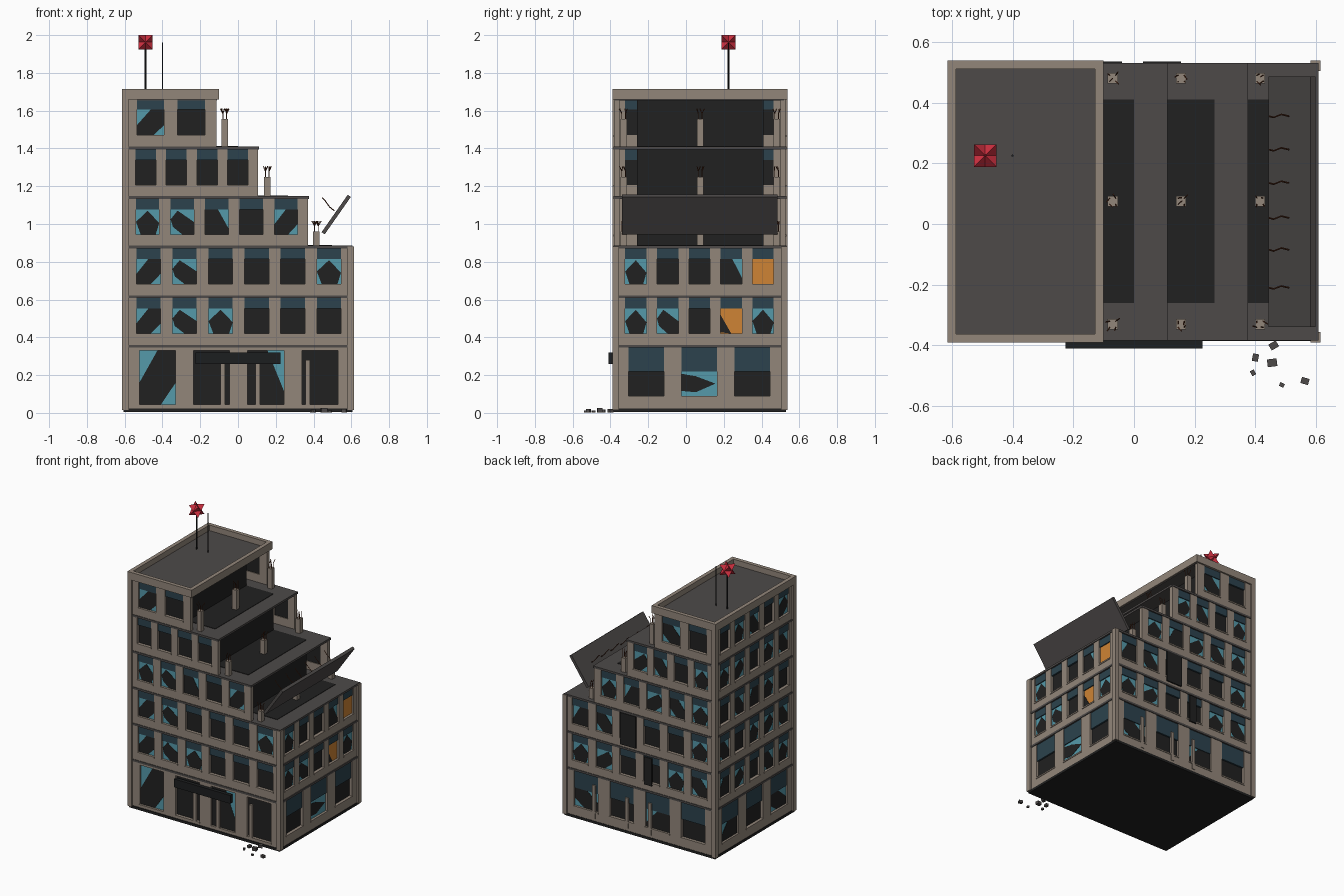
import bpy, bmesh, math, random
from mathutils import Vector, Matrix

random.seed(4)
cube = bpy.data.objects.get("Cube")
if cube:
    bpy.data.objects.remove(cube, do_unlink=True)


def material(name, rgb):
    m = bpy.data.materials.new(name)
    m.use_nodes = True
    m.diffuse_color = (*rgb, 1)
    m.node_tree.nodes["Principled BSDF"].inputs["Base Color"].default_value = (*rgb, 1)
    return m


MATS = [material("tan_concrete", (.29, .24, .195)),
        material("dark_interior", (.015, .015, .015)),
        material("blue_panel", (.025, .055, .075)),
        material("teal_glass", (.09, .32, .40)),
        material("orange_light", (.62, .23, .035)),
        material("grey_slab", (.075, .068, .066)),
        material("black_metal", (.012, .013, .014)),
        material("red_beacon", (.62, .028, .05)),
        material("rust", (.12, .035, .015))]
TAN, DARK, BLUE, GLASS, ORANGE, GREY, METAL, RED, RUST = range(9)


def box(bm, a, b, mat, rot=None):
    """Box between two opposite corners, optionally turned about its middle."""
    a, b = Vector(a), Vector(b)
    size = Vector([abs(v) for v in b - a])
    m = Matrix.Translation((a + b) / 2) @ (rot or Matrix()) @ Matrix.Diagonal((*size, 1))
    for v in bmesh.ops.create_cube(bm, size=1, matrix=m)["verts"]:
        for f in v.link_faces:
            f.material_index = mat


def plate(bm, pts, offset, mat):
    """Thin polygon plate thickened by an offset vector."""
    face = bm.faces.new([bm.verts.new(p) for p in pts])
    face.material_index = mat
    ext = bmesh.ops.extrude_face_region(bm, geom=[face], use_keep_orig=True)["geom"]
    new = [g for g in ext if isinstance(g, bmesh.types.BMVert)]
    bmesh.ops.translate(bm, verts=new, vec=offset)
    for v in new:
        for f in v.link_faces:
            f.material_index = mat


def finish(name, bm):
    bmesh.ops.recalc_face_normals(bm, faces=bm.faces)
    me = bpy.data.meshes.new(name)
    bm.to_mesh(me)
    bm.free()
    used = sorted({p.material_index for p in me.polygons})
    for i in used:
        me.materials.append(MATS[i])
    for p in me.polygons:
        p.material_index = used.index(p.material_index)
    ob = bpy.data.objects.new(name, me)
    bpy.context.collection.objects.link(ob)
    return ob


def single(name, a, b, mat, rot=None):
    bm = bmesh.new()
    box(bm, a, b, mat, rot)
    return finish(name, bm)


# Wall planes: along the wall u, depth inward d, height z
FRONT, BACK, SIDE = -.38, .527, .602
PLANES = {"front": lambda u, d, z: Vector((u, FRONT + d, z)),
          "back": lambda u, d, z: Vector((u, BACK - d, z)),
          "right": lambda u, d, z: Vector((SIDE - d, u, z)),
          "left": lambda u, d, z: Vector((-SIDE + d, u, z))}

# Outlines of the broken openings in the glass, in window fractions
HOLES = {"a": [(0, .4), (.5, 1), (1, 1), (1, .4), (.6, 0), (0, 0)],
         "b": [(.5, .95), (1, .45), (.85, 0), (.2, 0), (0, .5)],
         "c": [(0, .6), (.3, .95), (1, .5), (1, 0), (.5, 0), (.1, .3)],
         "d": [(0, 1), (.55, 1), (1, .25), (1, 0), (0, 0)],
         "e": [(0, .9), (.4, .8), (.95, .5), (.4, .15), (0, .2)],
         "p": [(0, .05), (0, .75), (.5, 0)]}


def facade(side, floor, z0, z1, u0, u1, pattern, sill=.06, head=0, valance=.055):
    """One storey of wall: piers, sill, header and one window per pattern letter."""
    P, bm = PLANES[side], bmesh.new()
    thick = .028

    def wbox(ua, ub, da, db, za, zb, mat):
        box(bm, P(ua, da, za), P(ub, db, zb), mat)

    n = len(pattern)
    lo, hi = u0 + .02, u1 - .025
    pitch = (hi - lo) / n
    half = pitch * .335
    centres = [lo + pitch * (i + .5) for i in range(n)]
    edges = [u0] + [e for c in centres for e in (c - half, c + half)] + [u1]
    for a, b in zip(edges[::2], edges[1::2]):
        wbox(a, b, 0, thick, z0, z1, TAN)
    for c, kind in zip(centres, pattern):
        a, b, s, t = c - half, c + half, z0 + sill, z1 - head
        wbox(a, b, 0, thick, z0, s, TAN)
        wbox(a - .004, b + .004, -.004, 0, s - .01, s, TAN)
        if head:
            wbox(a, b, 0, thick, t, z1, TAN)
        if valance:
            wbox(a, b, .006, .022, t - valance, t, BLUE)
            t -= valance
        wbox(a, b, .018, .023, s, t, DARK)
        if kind != ".":
            wbox(a, b, .013, .018, s, t, ORANGE if kind in "op" else GLASS)
        if kind in HOLES:
            pts = [P(a + x * (b - a), .013, s + y * (t - s)) for x, y in HOLES[kind]]
            plate(bm, pts, P(0, 0, 0) - P(0, .002, 0), DARK)
    finish(f"{side}_wall_floor_{floor}", bm)


# Storeys: wall bottom, wall top, right-hand end
STEP, SLAB = .2625, .015
BASE = [.02] + [.36 + STEP * i for i in range(5)]
TOP = [.345 + STEP * i for i in range(5)] + [1.66]
END = [.602, .602, .602, .37, .105, -.115]
FRONT_WINDOWS = ["a.d.", "acb...", "ac...b", "bcd.a", "....", "a."]
BACK_WINDOWS = [".d.a", "ab..cb", "b...ad", "bacdb", "b.ac", ".a"]
LEFT_WINDOWS = ["a.d", "ba.cd", "acb.a", ".bda.", "ab.cb", "c.ab."]
RIGHT_WINDOWS = [".e.", "bc.pb", "b..do"]
Y0, Y1 = -.37, .517

for i, (z0, z1, end) in enumerate(zip(BASE, TOP, END)):
    ground = i == 0
    front = dict(sill=.025, head=.015, valance=0) if ground else {}
    other = dict(sill=.07, valance=.125) if ground else {}
    facade("front", i + 1, z0, z1, -.59, end, FRONT_WINDOWS[i], **front)
    facade("back", i + 1, z0, z1, -.59, end, BACK_WINDOWS[i], **other)
    facade("left", i + 1, z0, z1, Y0, Y1, LEFT_WINDOWS[i], **other)
    if i < 3:
        facade("right", i + 1, z0, z1, Y0, Y1, RIGHT_WINDOWS[i], **other)
    # Dark core of each storey and the slab above it
    single(f"core_floor_{i + 1}", (-.5, -.26, z0), (end - .105, .41, z1 + (.018 if i < 5 else -.005)), DARK)
    if i < 5:
        single(f"floor_slab_{i + 1}", (-.605, FRONT - .004, z1), (end + .005, BACK + .004, z1 + SLAB), GREY)

single("base_slab", (-.605, -.385, .004), (.605, .53, .022), DARK)

# Corner pillars
bm = bmesh.new()
for x, top in ((-.598, 1.66), (.598, .88)):
    for y in (-.373, .521):
        box(bm, (x - .017, y - .017, .015), (x + .017, y + .017, top), TAN)
finish("corner_pillars", bm)

# Roof deck and parapet
single("roof_deck", (-.6, -.375, 1.655), (-.11, .52, 1.675), GREY)
bm = bmesh.new()
X0, X1, YA, YB, ZA, ZB, W = -.615, -.1, -.39, .538, 1.66, 1.715, .028
for a, b in (((X0, YA), (X1, YA + W)), ((X0, YB - W), (X1, YB)),
             ((X0, YA + W), (X0 + W, YB - W)), ((X1 - W, YA + W), (X1, YB - W))):
    box(bm, (*a, ZA), (*b, ZB), TAN)
finish("roof_parapet", bm)

# Entrance mullions and blank sign board
for side in ("front", "back"):
    bm = bmesh.new()
    for u, h in ((-.08, .27), (.105, .26), (.37, .28)):
        box(bm, PLANES[side](u - .012, -.004, .04), PLANES[side](u + .012, .012, h), TAN)
    finish(f"{side}_mullions", bm)
single("sign_board", (-.225, -.41, .26), (.225, -.384, .32), METAL)

# Boarded openings on the back wall
bm = bmesh.new()
for a, b, z0, z1 in ((.03, .155, .64, .87), (-.1, -.04, .40, .60)):
    box(bm, (a, BACK, z0), (b, BACK + .009, z1), DARK)
finish("back_boards", bm)


# Broken columns with bent reinforcing bars
def wires(name, paths, radius, mat):
    cu = bpy.data.curves.new(name, "CURVE")
    cu.dimensions = "3D"
    cu.bevel_depth, cu.bevel_resolution, cu.use_fill_caps = radius, 0, True
    for path in paths:
        sp = cu.splines.new("POLY")
        sp.points.add(len(path) - 1)
        for p, co in zip(sp.points, path):
            p.co = (*co, 1)
    cu.materials.append(MATS[mat])
    bpy.context.collection.objects.link(bpy.data.objects.new(name, cu))


bm, bars = bmesh.new(), []
for x, z0, z1 in ((-.07, 1.4, 1.555), (.155, 1.14, 1.25), (.415, .88, .96)):
    for y in (-.33, .075, .48):
        box(bm, (x - .017, y - .017, z0), (x + .017, y + .017, z1), TAN)
        for k in range(4):
            d = Vector((k % 2 - .5, k // 2 - .5, 0)) * .02
            p = Vector((x, y, z1)) + d
            lean = Vector((random.uniform(-.015, .015), random.uniform(-.015, .015), .025))
            bars.append([p, p + Vector((0, 0, .03)), p + lean + Vector((0, 0, .03))])
finish("broken_columns", bm)
wires("column_bars", bars, .0025, RUST)

# Fallen slab leaning on the top edge
tilt = Matrix.Rotation(math.radians(-55), 4, "Y")
single("fallen_slab", (.399, -.34, 1.04), (.641, .485, 1.06), GREY, tilt)
wires("slab_bars", [[(.51, y, 1.07), (.485, y + .006, 1.09), (.46, y - .004, 1.125), (.445, y, 1.14)]
                    for y in (.355, .245, .135, .02, -.085, -.21)], .0028, RUST)

# Roof masts and spiked beacon made of two crossed tetrahedra
for name, x, r, top in (("beacon_mast", -.49, .005, 1.998), ("thin_mast", -.4, .0035, 1.96)):
    bm = bmesh.new()
    bmesh.ops.create_cone(bm, cap_ends=True, segments=8, radius1=r, radius2=r, depth=top - 1.67,
                          matrix=Matrix.Translation((x, .225, (top + 1.67) / 2)))
    for f in bm.faces:
        f.material_index = METAL
    finish(name, bm)
bm = bmesh.new()
for s in (1, -1):
    v = [bm.verts.new(Vector(c) * s * .0375 + Vector((-.49, .225, 1.9625)))
         for c in ((1, 1, 1), (1, -1, -1), (-1, 1, -1), (-1, -1, 1))]
    for skip in range(4):
        bm.faces.new([w for k, w in enumerate(v) if k != skip]).material_index = RED
finish("beacon", bm)

# Rubble at the front corner
bm = bmesh.new()
for x, y, s in ((.46, -.4, .028), (.4, -.44, .025), (.455, -.457, .032),
                (.392, -.49, .018), (.487, -.53, .016), (.563, -.517, .026)):
    c, h = Vector((x, y, s * .42)), Vector((s, s * .8, s * .7)) / 2
    box(bm, c - h, c + h, GREY, Matrix.Rotation(random.uniform(0, 3), 4, "Z"))
finish("rubble", bm)
